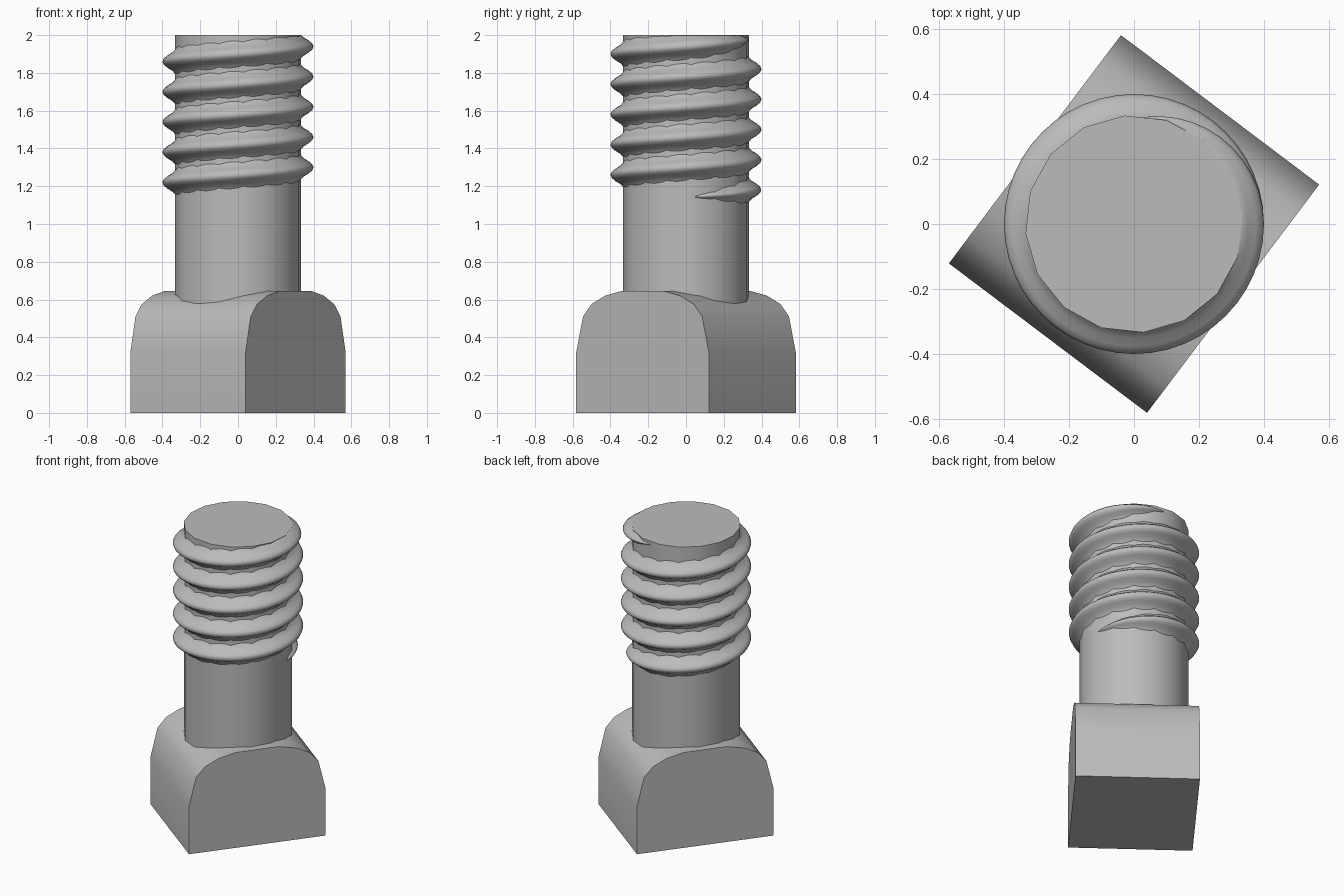
import bpy, math
from math import pi, cos, sin
from mathutils import Matrix

if "Cube" in bpy.data.objects:
    bpy.data.objects.remove(bpy.data.objects["Cube"])

# Single steel colour
steel = bpy.data.materials.new("grey_steel")
steel.use_nodes = True
colour = (0.5, 0.5, 0.5, 1)
steel.diffuse_color = colour
steel.node_tree.nodes["Principled BSDF"].inputs["Base Color"].default_value = colour


def add_part(name, verts, faces, angle):
    mesh = bpy.data.meshes.new(name)
    mesh.from_pydata(verts, [], faces)
    mesh.materials.append(steel)
    obj = bpy.data.objects.new(name, mesh)
    bpy.context.collection.objects.link(obj)
    bpy.ops.object.select_all(action='DESELECT')
    obj.select_set(True)
    bpy.context.view_layer.objects.active = obj
    bpy.ops.object.mode_set(mode='EDIT')
    bpy.ops.mesh.select_all(action='SELECT')
    bpy.ops.mesh.normals_make_consistent(inside=False)
    bpy.ops.object.mode_set(mode='OBJECT')
    bpy.ops.object.shade_smooth_by_angle(angle=math.radians(angle))
    return obj


# Head: arched profile extruded along one horizontal axis
half = [(0.44, 0), (0.44, 0.32), (0.395, 0.51), (0.34, 0.575), (0.25, 0.62), (0.14, 0.645)]
profile = half + [(-u, z) for u, z in reversed(half)]
n = len(profile)
turn = Matrix.Rotation(math.atan2(-0.46, 0.61), 3, 'Z')
head_verts = [turn @ Matrix(((x, 0, 0), (0, u, 0), (0, 0, z))) @ Matrix.Identity(3).to_scale()
              for x in (-0.382, 0.382) for u, z in profile]
head_faces = [(i, (i + 1) % n, (i + 1) % n + n, i + n) for i in range(n)]
head_faces += [tuple(range(n)), tuple(range(n, 2 * n))]
add_part("square_head", head_verts, head_faces, 35)

# Shank: plain sixteen-sided cylinder
sides, radius, top = 16, 0.335, 2.0
shank_verts = [(radius * cos(a), radius * sin(a), z) for z in (0.4, top)
               for a in (math.radians(5) + 2 * pi * i / sides for i in range(sides))]
shank_faces = [(i, (i + 1) % sides, (i + 1) % sides + sides, i + sides) for i in range(sides)]
shank_faces += [tuple(range(sides)), tuple(range(sides, 2 * sides))]
add_part("shank", shank_verts, shank_faces, 35)

# Thread: rounded ridge swept along a helix, fading at both ends
pitch, start, turns, steps = 0.16, 1.14, 5.25, 48
rise = [(-0.08, 0), (-0.062, 0.012), (-0.045, 0.028), (-0.03, 0.053), (-0.016, 0.07)]
ridge = rise + [(0, 0.077)] + [(-dz, h) for dz, h in reversed(rise)]
m = len(ridge)
count = int(turns * steps)
thread_verts = []
for i in range(count + 1):
    t = i / steps
    fade = max(0.02, min(1, t / 0.28, (turns - t) / 0.25))
    fade = sin(fade * pi / 2)
    for dz, h in ridge:
        r = 0.323 + h * fade
        z = min(top - 0.001, start + pitch * t + dz * fade)
        thread_verts.append((r * cos(2 * pi * t), r * sin(2 * pi * t), z))
thread_faces = [(i * m + j, i * m + (j + 1) % m, (i + 1) * m + (j + 1) % m, (i + 1) * m + j)
                for i in range(count) for j in range(m)]
thread_faces += [tuple(range(m)), tuple(range(count * m, count * m + m))]
add_part("screw_thread", thread_verts, thread_faces, 60)
